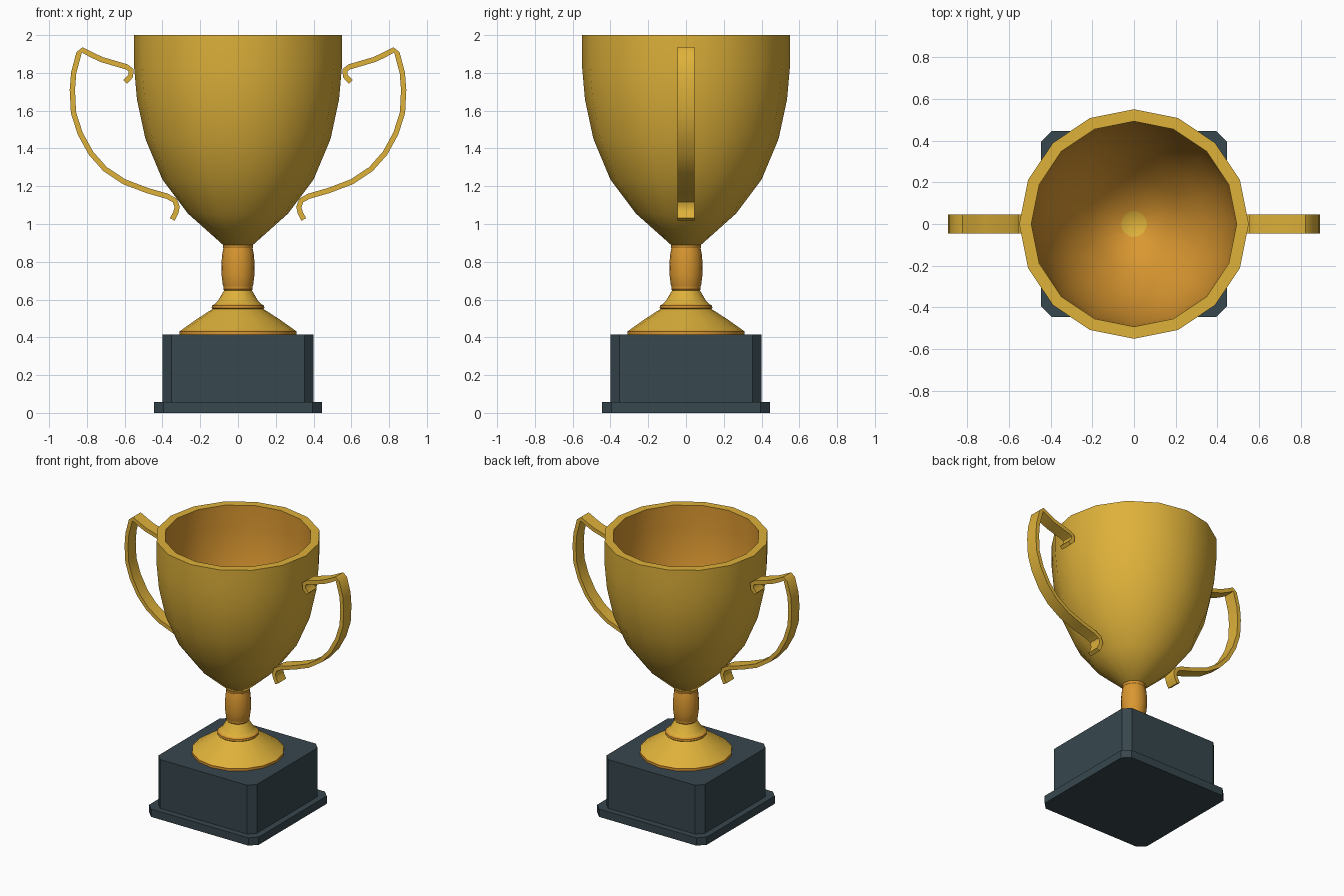
import bpy, bmesh, math

if "Cube" in bpy.data.objects:
    bpy.data.objects.remove(bpy.data.objects["Cube"])


def material(name, rgb):
    m = bpy.data.materials.new(name)
    m.diffuse_color = (*rgb, 1.0)
    m.use_nodes = True
    m.node_tree.nodes["Principled BSDF"].inputs["Base Color"].default_value = m.diffuse_color
    return m


GOLD = material("gold", (0.73, 0.44, 0.042))
ORANGE = material("orange gold", (0.70, 0.31, 0.03))
SLATE = material("dark slate", (0.038, 0.063, 0.075))


def finish(name, bm, mats, angle):
    bmesh.ops.recalc_face_normals(bm, faces=bm.faces)
    me = bpy.data.meshes.new(name)
    bm.to_mesh(me)
    bm.free()
    for m in mats:
        me.materials.append(m)
    ob = bpy.data.objects.new(name, me)
    bpy.context.collection.objects.link(ob)
    bpy.ops.object.select_all(action='DESELECT')
    bpy.context.view_layer.objects.active = ob
    ob.select_set(True)
    if angle:
        bpy.ops.object.shade_smooth_by_angle(angle=math.radians(angle))
    return ob


def lathe(name, profile, mats, bands=None, angle=35, sides=16):
    """Revolve (radius, z) points; bands gives a material index per segment."""
    bm = bmesh.new()
    rings = [[bm.verts.new((r * math.cos(2 * math.pi * i / sides),
                            r * math.sin(2 * math.pi * i / sides), z))
              for i in range(sides)] for r, z in profile]
    for k, (a, b) in enumerate(zip(rings, rings[1:])):
        for i in range(sides):
            j = (i + 1) % sides
            f = bm.faces.new((a[i], a[j], b[j], b[i]))
            f.material_index = bands[k] if bands else 0
    bm.faces.new(rings[0])
    bm.faces.new(rings[-1])
    return finish(name, bm, mats, angle)


def block(name, half, z0, z1, cut):
    """Square slab with chamfered vertical corners."""
    c = half - cut
    pts = [(half, -c), (half, c), (c, half), (-c, half),
           (-half, c), (-half, -c), (-c, -half), (c, -half)]
    bm = bmesh.new()
    face = bm.faces.new([bm.verts.new((x, y, z0)) for x, y in pts])
    top = bmesh.ops.extrude_face_region(bm, geom=[face])["geom"]
    bmesh.ops.translate(bm, vec=(0, 0, z1 - z0),
                        verts=[v for v in top if isinstance(v, bmesh.types.BMVert)])
    return finish(name, bm, [SLATE], None)


# Plinth
block("plinth_foot", 0.445, 0.0, 0.057, 0.05)
block("plinth_block", 0.40, 0.057, 0.415, 0.047)

# Flared foot with orange rings
lathe("cup_foot",
      [(0.31, 0.415), (0.31, 0.432), (0.305, 0.435), (0.22, 0.495), (0.135, 0.55),
       (0.14, 0.555), (0.138, 0.568), (0.125, 0.575), (0.105, 0.595), (0.07, 0.655)],
      [GOLD, ORANGE], [1, 1, 0, 0, 1, 1, 1, 0, 0])

# Stem
lathe("stem",
      [(0.07, 0.645), (0.078, 0.655), (0.077, 0.668), (0.08, 0.675), (0.087, 0.73),
       (0.088, 0.79), (0.083, 0.845), (0.077, 0.872), (0.08, 0.878), (0.08, 0.893)],
      [ORANGE])

# Bowl: gold outside and rim, orange inside, gold disc at the bottom
outer = [(0.08, 0.89), (0.265, 1.055), (0.40, 1.235), (0.49, 1.45),
         (0.535, 1.66), (0.55, 1.83), (0.55, 2.0)]
inner = [(0.492, 2.0), (0.49, 1.83), (0.475, 1.66), (0.43, 1.46),
         (0.345, 1.26), (0.215, 1.09), (0.062, 0.95)]
lathe("bowl", outer + inner, [GOLD, ORANGE], [0] * 7 + [1] * 6, angle=45)

# Handles: flat band swept along an S-curled path, one per side
path = [(0.597, 1.752), (0.568, 1.783), (0.566, 1.815), (0.59, 1.832), (0.72, 1.87),
        (0.77, 1.893), (0.825, 1.922), (0.842, 1.905), (0.87, 1.80), (0.877, 1.71),
        (0.871, 1.59), (0.836, 1.48), (0.778, 1.374), (0.703, 1.29), (0.603, 1.224),
        (0.483, 1.178), (0.375, 1.147), (0.335, 1.125), (0.322, 1.09),
        (0.33, 1.058), (0.348, 1.024)]
HALF_T, HALF_W = 0.014, 0.045
for name, side in (("right_handle", 1), ("left_handle", -1)):
    bm = bmesh.new()
    rings = []
    for i, (x, z) in enumerate(path):
        xa, za = path[max(i - 1, 0)]
        xb, zb = path[min(i + 1, len(path) - 1)]
        d = math.hypot(xb - xa, zb - za)
        nx, nz = -(zb - za) / d * HALF_T, (xb - xa) / d * HALF_T
        rings.append([bm.verts.new((side * (x + s * nx), w * HALF_W, z + s * nz))
                      for s, w in ((1, 1), (1, -1), (-1, -1), (-1, 1))])
    for a, b in zip(rings, rings[1:]):
        for i in range(4):
            j = (i + 1) % 4
            bm.faces.new((a[i], a[j], b[j], b[i]))
    bm.faces.new(rings[0])
    bm.faces.new(rings[-1])
    finish(name, bm, [GOLD], 40)
